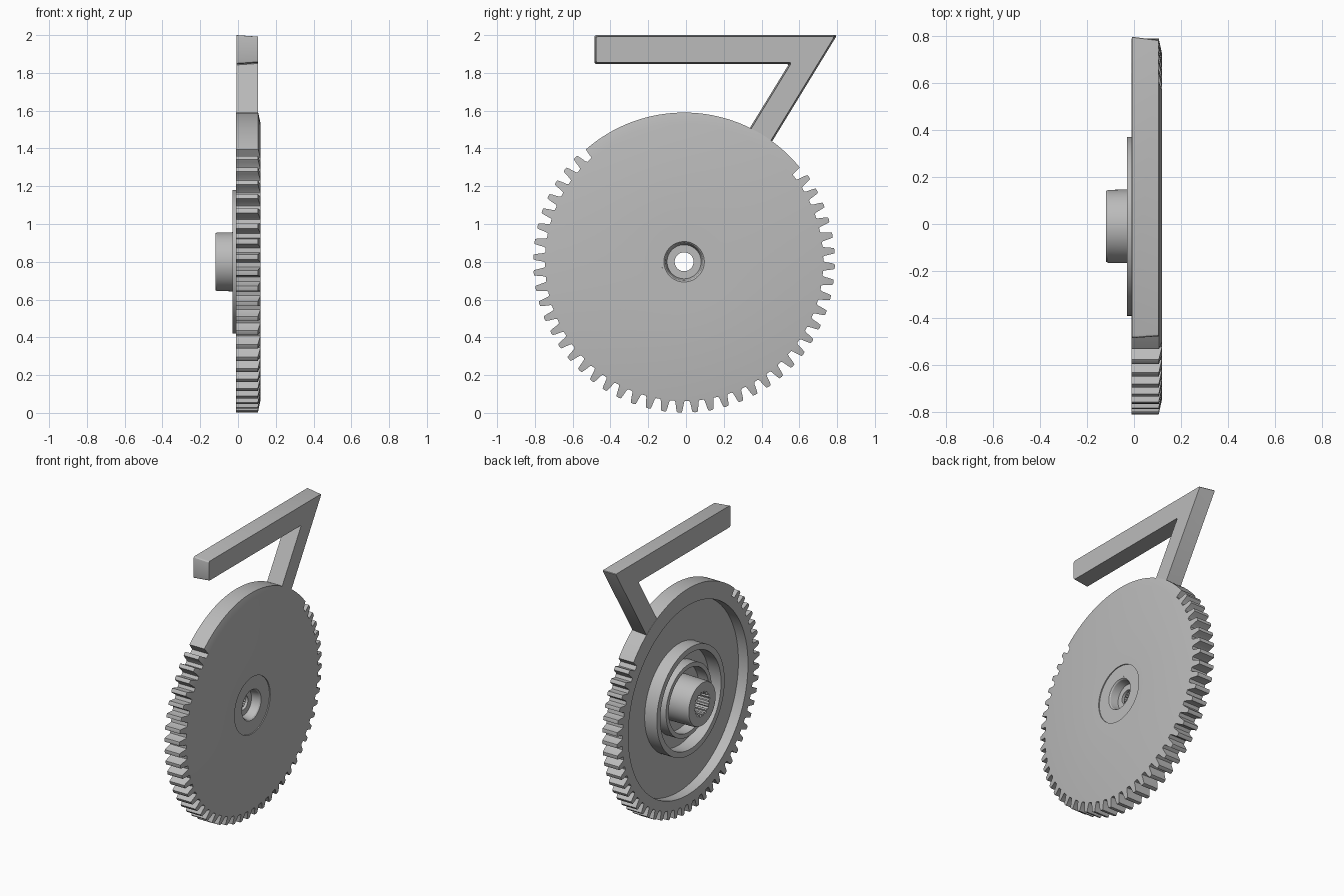
import bpy, bmesh, math
from mathutils import Vector

if "Cube" in bpy.data.objects:
    bpy.data.objects.remove(bpy.data.objects["Cube"])

CY, CZ = -0.01, 0.8          # wheel axis
TEETH, PHASE = 60, -1.8      # pitch is six degrees
PITCH = 360 / TEETH
ROOT, TIP, BLANK = 0.737, 0.799, 0.79
BLANK_START, BLANK_END = 39.2, 131.2

grey = bpy.data.materials.new("plain grey")
grey.use_nodes = True
grey.diffuse_color = (0.5, 0.5, 0.5, 1)
grey.node_tree.nodes["Principled BSDF"].inputs["Base Color"].default_value = (0.5, 0.5, 0.5, 1)


def finish(name, bm, smooth=True):
    bmesh.ops.recalc_face_normals(bm, faces=bm.faces)
    mesh = bpy.data.meshes.new(name)
    bm.to_mesh(mesh)
    bm.free()
    mesh.materials.append(grey)
    obj = bpy.data.objects.new(name, mesh)
    bpy.context.collection.objects.link(obj)
    if smooth:
        bpy.ops.object.select_all(action='DESELECT')
        obj.select_set(True)
        bpy.context.view_layer.objects.active = obj
        bpy.ops.object.shade_smooth_by_angle(angle=math.radians(25))
    return obj


def sweep(name, profile, angles):
    """Turn a closed (x, radius) profile about the axis; entries may be functions of the angle."""
    bm = bmesh.new()
    rings = []
    for entry in profile:
        ring = []
        for a in angles:
            x, r = entry(a) if callable(entry) else entry
            t = math.radians(a)
            ring.append(bm.verts.new((x, CY + r * math.cos(t), CZ + r * math.sin(t))))
        rings.append(ring)
    n = len(angles)
    for i, ring in enumerate(rings):
        nxt = rings[(i + 1) % len(rings)]
        for j in range(n):
            k = (j + 1) % n
            bm.faces.new((ring[j], ring[k], nxt[k], nxt[j]))
    return finish(name, bm)


# Toothed outline: (offset from tooth centre in degrees, radius)
TOOTH = [(-2.1, ROOT), (-1.75, ROOT + 0.008), (-1.25, TIP - 0.018), (-0.95, TIP - 0.002),
         (0, TIP), (0.95, TIP - 0.002), (1.25, TIP - 0.018), (1.75, ROOT + 0.008), (2.1, ROOT)]
outline = {}
for i in range(TEETH):
    centre = (PHASE + i * PITCH) % 360
    if not BLANK_START - 3 < centre < BLANK_END + 3:
        for off, r in TOOTH:
            outline[(centre + off) % 360] = r
# Smooth toothless arc under the arm
outline[BLANK_START - 0.5] = ROOT
outline[BLANK_END + 0.5] = ROOT
for i in range(47):
    outline[BLANK_START + (BLANK_END - BLANK_START) * i / 46] = BLANK


def rim_back(a):
    return -0.01, outline[a]


def rim_front(a):
    # Cone that chamfers the front of the teeth
    r = outline[a]
    return 0.105 + 0.015 * (TIP - r) / (TIP - 0.73), r


sweep("gear_wheel", [rim_back, rim_front, (0.12, 0.73), (0.12, 0.2), (0.113, 0.2),
                     (0.113, 0.12), (0.065, 0.12), (0.065, 0.67), (-0.01, 0.67)],
      sorted(outline))

# Hub with splined bore on one side and a countersink on the other
SPLINES = 16
even = [i * 360 / (SPLINES * 8) for i in range(SPLINES * 8)]


def spline(x):
    def ring(a):
        step = int(round(a * SPLINES * 8 / 360)) % 8
        return x, 0.073 if step < 4 else 0.086
    return ring


sweep("hub", [(-0.12, 0.15), (-0.11, 0.155), (0.065, 0.158), (0.065, 0.12), (0.113, 0.12),
              (0.113, 0.107), (0.105, 0.1), (0.05, 0.09), (0.05, 0.05), (0.03, 0.05),
              spline(0.03), spline(-0.12)], even)

# Raised rings around the hub
for name, top, outer, inner in (("outer_collar", -0.03, 0.38, 0.34),
                                ("inner_collar", -0.015, 0.255, 0.225)):
    sweep(name, [(top, outer), (0.07, outer), (0.07, inner), (top, inner)], even)

# Bent arm: profile in y and z, drafted slightly toward the front face
ARM = [(0.29, 1.43), (0.545, 1.847), (-0.485, 1.847), (-0.485, 2.0), (0.8, 2.0), (0.41, 1.362)]
DRAFT = 0.008


def inset(points, d):
    out = []
    for i, p in enumerate(points):
        p, a, b = Vector(p), Vector(points[i - 1]), Vector(points[(i + 1) % len(points)])
        u, v = (p - a).normalized(), (b - p).normalized()
        nu, nv = Vector((u.y, -u.x)), Vector((v.y, -v.x))
        out.append(p + (nu + nv) * d / (1 + nu.dot(nv)))
    return out


bm = bmesh.new()
back = [bm.verts.new((-0.009, y, z)) for y, z in ARM]
front = [bm.verts.new((0.105, y, z)) for y, z in inset(ARM, DRAFT)]
bm.faces.new(back)
bm.faces.new(front)
long_edges = []
for i in range(len(ARM)):
    j = (i + 1) % len(ARM)
    bm.faces.new((back[i], back[j], front[j], front[i]))
for b, f in zip(back, front):
    long_edges.append(bm.edges.get((b, f)))
bmesh.ops.bevel(bm, geom=long_edges, offset=0.012, segments=3, profile=0.5, affect='EDGES')
finish("bent_arm", bm)
